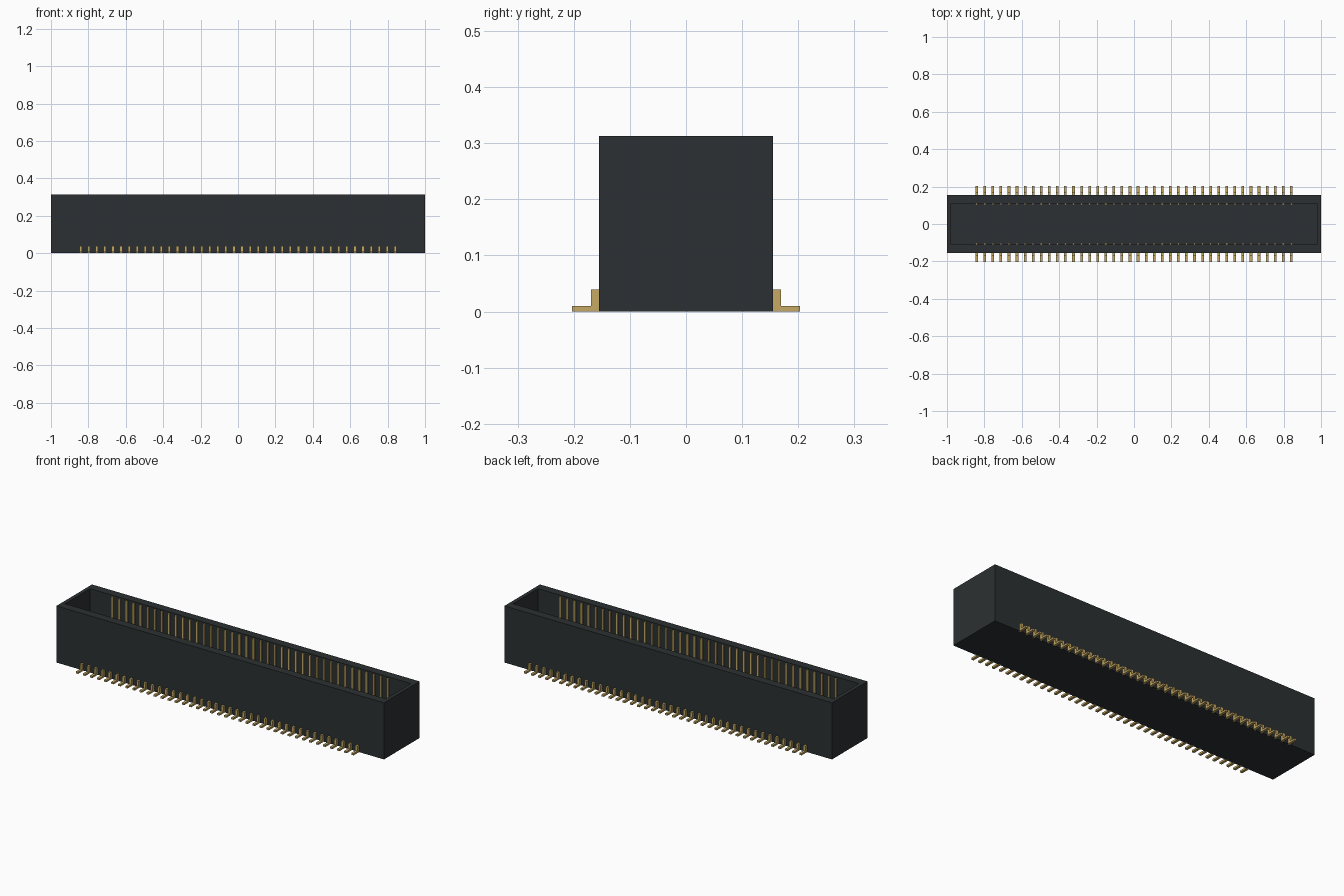
import bpy, bmesh

if "Cube" in bpy.data.objects:
    bpy.data.objects.remove(bpy.data.objects["Cube"])

COUNT, SPAN = 40, 1.682
PITCH = SPAN / (COUNT - 1)


def material(name, rgb):
    m = bpy.data.materials.new(name)
    m.diffuse_color = (*rgb, 1)
    m.use_nodes = True
    m.node_tree.nodes["Principled BSDF"].inputs["Base Color"].default_value = m.diffuse_color
    return m


black = material("black_plastic", (0.025, 0.03, 0.032))
gold = material("gold_plating", (0.56, 0.40, 0.13))


def finish(name, bm, mat):
    bmesh.ops.recalc_face_normals(bm, faces=bm.faces)
    mesh = bpy.data.meshes.new(name)
    bm.to_mesh(mesh)
    bm.free()
    mesh.materials.append(mat)
    obj = bpy.data.objects.new(name, mesh)
    bpy.context.collection.objects.link(obj)
    return obj


def housing(hx, hy, height, wall_x, wall_y, floor):
    # Open box: inset the top face to form the rim, then sink the cavity
    bm = bmesh.new()
    bmesh.ops.create_cube(bm, size=1)
    for v in bm.verts:
        v.co = (v.co.x * 2 * hx, v.co.y * 2 * hy, (v.co.z + 0.5) * height)
    top = max(bm.faces, key=lambda f: f.calc_center_median().z)
    bmesh.ops.inset_individual(bm, faces=[top], thickness=wall_x)
    for v in top.verts:
        v.co.y = (hy - wall_y) * (1 if v.co.y > 0 else -1)
    cavity = bmesh.ops.extrude_face_region(bm, geom=[top])["geom"]
    for v in (g for g in cavity if isinstance(g, bmesh.types.BMVert)):
        v.co.z = floor
    if top.is_valid:
        bmesh.ops.delete(bm, geom=[top], context="FACES_ONLY")
    return finish("housing", bm, black)


def contact_row(name, profile, width, side):
    # Extrude one (y, z) profile along x for each contact in the row
    bm = bmesh.new()
    for i in range(COUNT):
        x = -SPAN / 2 + i * PITCH
        verts = [bm.verts.new((x - width / 2, side * y, z)) for y, z in profile]
        face = bm.faces.new(verts)
        ext = bmesh.ops.extrude_face_region(bm, geom=[face])["geom"]
        bmesh.ops.translate(bm, vec=(width, 0, 0),
                            verts=[g for g in ext if isinstance(g, bmesh.types.BMVert)])
    return finish(name, bm, gold)


housing(1.0, 0.155, 0.3125, 0.03, 0.046, 0.05)

# L-shaped solder leads outside, upright contact blades on the cavity walls
lead = [(0.15, 0), (0.203, 0), (0.203, 0.01), (0.169, 0.01), (0.169, 0.039), (0.15, 0.039)]
blade = [(0.101, 0.045), (0.112, 0.045), (0.112, 0.306), (0.101, 0.306)]
for side, label in ((-1, "front"), (1, "back")):
    contact_row(label + "_solder_leads", lead, 0.014, side)
    contact_row(label + "_contact_blades", blade, 0.011, side)
